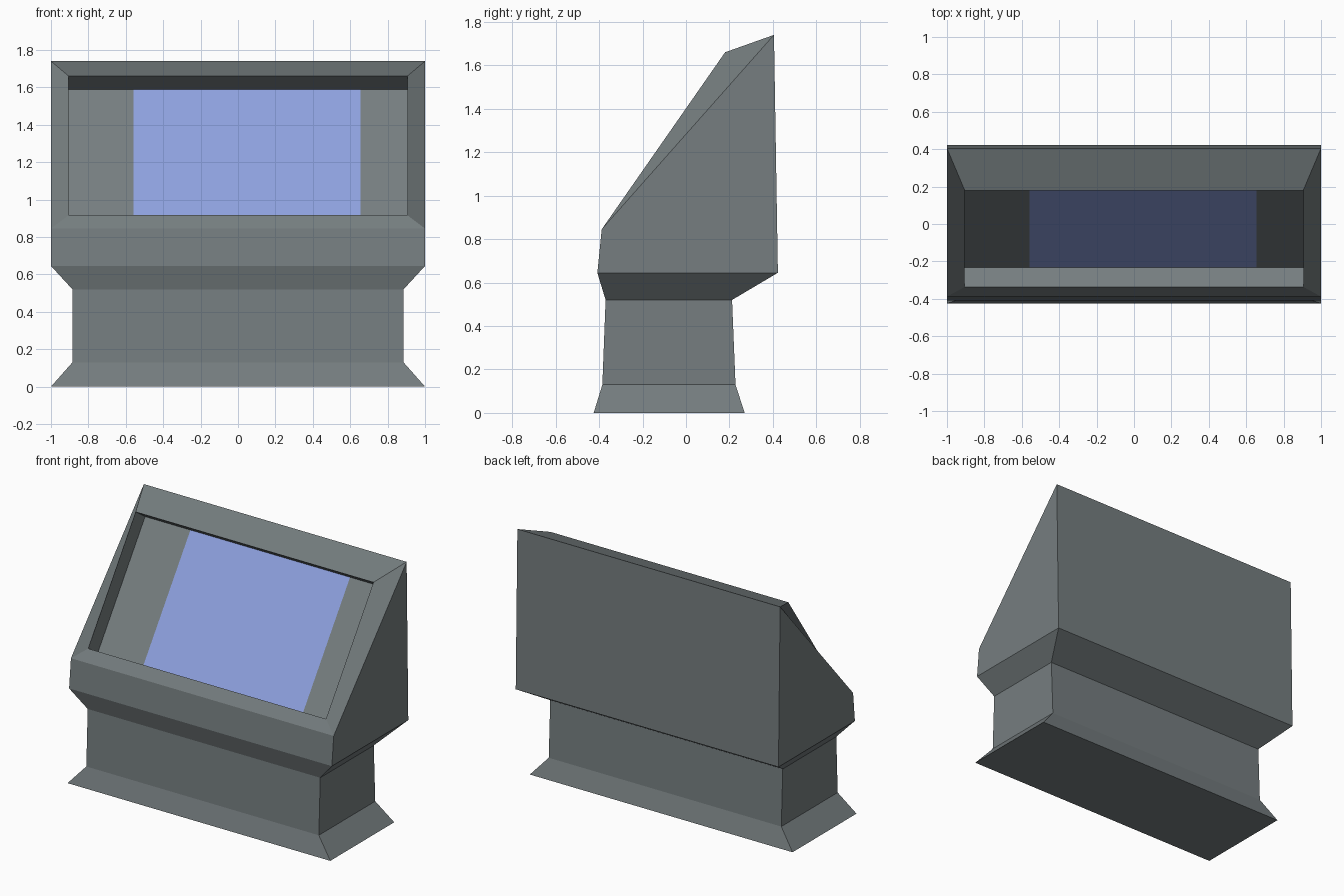
import bpy, bmesh

if "Cube" in bpy.data.objects:
    bpy.data.objects.remove(bpy.data.objects["Cube"])


def flat_material(name, rgb):
    m = bpy.data.materials.new(name)
    m.diffuse_color = (*rgb, 1)
    m.use_nodes = True
    m.node_tree.nodes["Principled BSDF"].inputs["Base Color"].default_value = m.diffuse_color
    return m


grey = flat_material("slate grey", (0.18, 0.208, 0.215))
blue = flat_material("screen blue", (0.27, 0.355, 0.73))

# Each ring: half width, front (y, z), back (y, z)
depth = 0.125
dy, dz = 0.821 * depth, -0.571 * depth   # recess goes in square to the slope
rings = [
    (1.0, (-0.425, 0.0), (0.27, 0.0)),         # foot
    (0.885, (-0.385, 0.13), (0.228, 0.13)),    # bottom of the stem
    (0.885, (-0.37, 0.52), (0.212, 0.52)),     # top of the stem
    (1.0, (-0.408, 0.645), (0.423, 0.645)),    # widest part of the housing
    (1.0, (-0.388, 0.845), (0.405, 1.74)),     # outer edge of the sloped bezel
    (0.905, (-0.336, 0.917), (0.18, 1.66)),    # inner edge of the bezel
    (0.905, (-0.336 + dy, 0.917 + dz), (0.18 + dy, 1.66 + dz)),  # recess floor
]

# Console body lofted through the rings
bm = bmesh.new()
loops = []
for w, (fy, fz), (by, bz) in rings:
    loops.append([bm.verts.new(c) for c in
                  ((-w, fy, fz), (w, fy, fz), (w, by, bz), (-w, by, bz))])
bm.faces.new(loops[0][::-1])
for a, b in zip(loops, loops[1:]):
    for i in range(4):
        j = (i + 1) % 4
        bm.faces.new((a[i], a[j], b[j], b[i]))
floor = bm.faces.new(loops[-1])

# Cut the recess floor into side panels and the screen
left, right = -0.56, 0.655
for x in (left, right):
    faces = [f for f in bm.faces if all(
        abs((v.co - loops[-1][0].co).dot(floor.normal)) < 1e-4 for v in f.verts)] \
        if floor.normal.length > 0.5 else [floor]
    geom = set(faces)
    for f in faces:
        geom.update(f.edges)
        geom.update(f.verts)
    bmesh.ops.bisect_plane(bm, geom=list(geom), plane_co=(x, 0, 0),
                           plane_no=(1, 0, 0))
    bm.normal_update()

for f in bm.faces:
    c = f.calc_center_median()
    xs = [v.co.x for v in f.verts]
    if len(f.verts) == 4 and abs(min(xs) - left) < 1e-3 and abs(max(xs) - right) < 1e-3:
        f.material_index = 1

mesh = bpy.data.meshes.new("console")
bm.to_mesh(mesh)
bm.free()
mesh.materials.append(grey)
mesh.materials.append(blue)
console = bpy.data.objects.new("console", mesh)
bpy.context.collection.objects.link(console)
